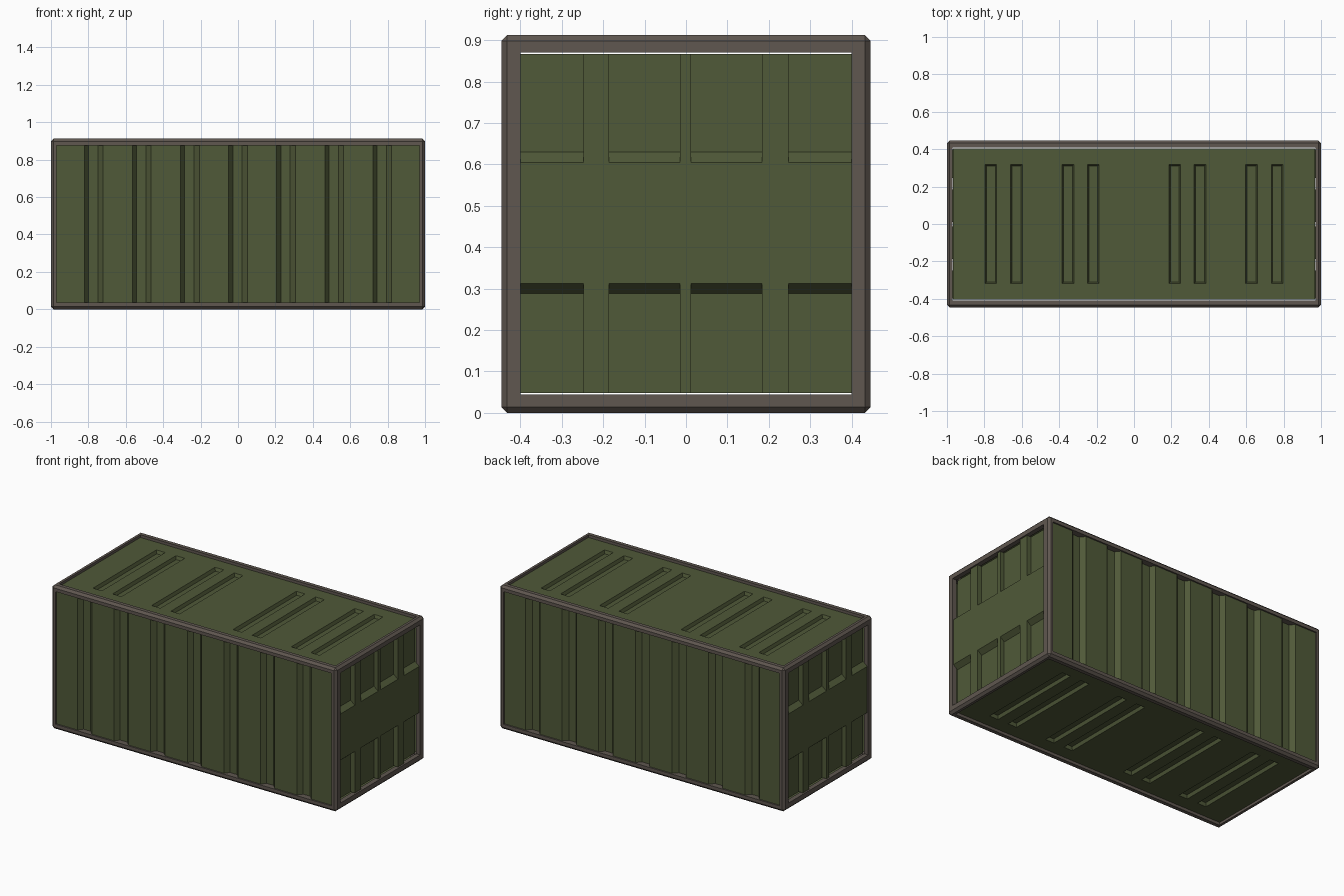
import bpy, bmesh

if "Cube" in bpy.data.objects:
    bpy.data.objects.remove(bpy.data.objects["Cube"])

H = 0.912            # height
ZC = H / 2           # mid height


def material(name, rgb):
    m = bpy.data.materials.new(name)
    m.diffuse_color = (*rgb, 1)
    m.use_nodes = True
    m.node_tree.nodes["Principled BSDF"].inputs["Base Color"].default_value = m.diffuse_color
    return m


GREEN = material("green_paint", (0.08, 0.10, 0.04))
METAL = material("frame_metal", (0.115, 0.095, 0.08))


def finish(name, bm, mat, origin=(0, 0, 0), mirror=None):
    me = bpy.data.meshes.new(name)
    bm.to_mesh(me)
    bm.free()
    ob = bpy.data.objects.new(name, me)
    ob.location = origin
    bpy.context.collection.objects.link(ob)
    me.materials.append(mat)
    if mirror is not None:
        md = ob.modifiers.new("mirror", 'MIRROR')
        md.use_axis = [i == mirror for i in range(3)]
        md.use_mirror_merge = False
    return ob


def box(lo, hi):
    bm = bmesh.new()
    bmesh.ops.create_cube(bm, size=1)
    for v in bm.verts:
        v.co = [lo[i] + (v.co[i] + 0.5) * (hi[i] - lo[i]) for i in range(3)]
    return bm


def face(bm, pts):
    return bm.faces.new([bm.verts.new(p) for p in pts])


# Frame: chamfered block, opened through along all three axes
bm = box((-1, -0.446, 0), (1, 0.446, H))
bmesh.ops.bevel(bm, geom=bm.edges[:], offset=0.014, segments=1, affect='EDGES')
frame = finish("edge_frame", bm, METAL)
openings = [((-2, -0.40, 0.044), (2, 0.40, 0.870)),
            ((-0.97, -2, 0.035), (0.97, 2, 0.877)),
            ((-0.97, -0.408, -1), (0.97, 0.408, 2))]
for i, (lo, hi) in enumerate(openings):
    cutter = finish(f"opening_cutter_{i}", box(lo, hi), METAL)
    cutter.hide_render = True
    cutter.hide_set(True)
    md = frame.modifiers.new("opening", 'BOOLEAN')
    md.operation = 'DIFFERENCE'
    md.solver = 'EXACT'
    md.object = cutter

# Long sides: corrugated sheet with seven tapered grooves
profile = [(-0.971, -0.437)]
for k in range(-3, 4):
    c = k * 0.257
    profile += [(c - 0.05, -0.437), (c - 0.028, -0.408), (c + 0.022, -0.408), (c + 0.05, -0.437)]
profile.append((0.971, -0.437))
bm = bmesh.new()
for (x0, y0), (x1, y1) in zip(profile, profile[1:]):
    face(bm, [(x0, y0, 0.034), (x1, y1, 0.034), (x1, y1, 0.878), (x0, y0, 0.878)])
bmesh.ops.remove_doubles(bm, verts=bm.verts[:], dist=1e-4)
finish("side_panels", bm, GREEN, mirror=1)

# Roof and floor: flat sheets with paired pressed channels
centres = [-0.765, -0.628, -0.353, -0.218, 0.218, 0.353, 0.628, 0.765]
xs = [-0.969] + [c + s * 0.031 for c in centres for s in (-1, 1)] + [0.969]
ys = [-0.404, -0.318, 0.318, 0.404]
top = 0.897 - ZC
bm = bmesh.new()
channels = []
for i in range(len(xs) - 1):
    for j in range(3):
        a, b, c, d = xs[i], xs[i + 1], ys[j], ys[j + 1]
        f = face(bm, [(a, c, top), (b, c, top), (b, d, top), (a, d, top)])
        if i % 2 and j == 1:
            channels.append(f)
bmesh.ops.remove_doubles(bm, verts=bm.verts[:], dist=1e-4)
bm.normal_update()
bmesh.ops.inset_individual(bm, faces=channels, thickness=0.011, depth=-0.02)
finish("roof_and_floor", bm, GREEN, origin=(0, 0, ZC), mirror=2)

# Ends: eight recessed cells around a middle band and three uprights
OUT, IN = 0.994, 0.965
Z0, Z1 = 0.048, 0.867
cut_y = [-0.399, -0.248, -0.186, -0.014, 0.012, 0.184, 0.247, 0.399]
recessed = [(IN, Z0), (IN, 0.288), (OUT, 0.312), (OUT, 0.605), (IN, 0.63), (IN, Z1)]
upright = [(OUT, Z0), (OUT, 0.312), (OUT, 0.605), (OUT, Z1)]
bm = bmesh.new()
for i in range(7):
    a, b = cut_y[i], cut_y[i + 1]
    prof = upright if i % 2 else recessed
    for (x0, z0), (x1, z1) in zip(prof, prof[1:]):
        face(bm, [(x0, a, z0), (x0, b, z0), (x1, b, z1), (x1, a, z1)])
    if i % 2:   # upright flanks
        for y in (a, b):
            face(bm, [(IN, y, Z0), (OUT, y, Z0), (OUT, y, 0.312), (IN, y, 0.288)])
            face(bm, [(IN, y, Z1), (OUT, y, Z1), (OUT, y, 0.605), (IN, y, 0.63)])
bmesh.ops.remove_doubles(bm, verts=bm.verts[:], dist=1e-4)
bmesh.ops.recalc_face_normals(bm, faces=bm.faces[:])
if sum(f.normal.x * f.calc_area() for f in bm.faces) < 0:
    bmesh.ops.reverse_faces(bm, faces=bm.faces[:])
finish("end_panels", bm, GREEN, mirror=0)
